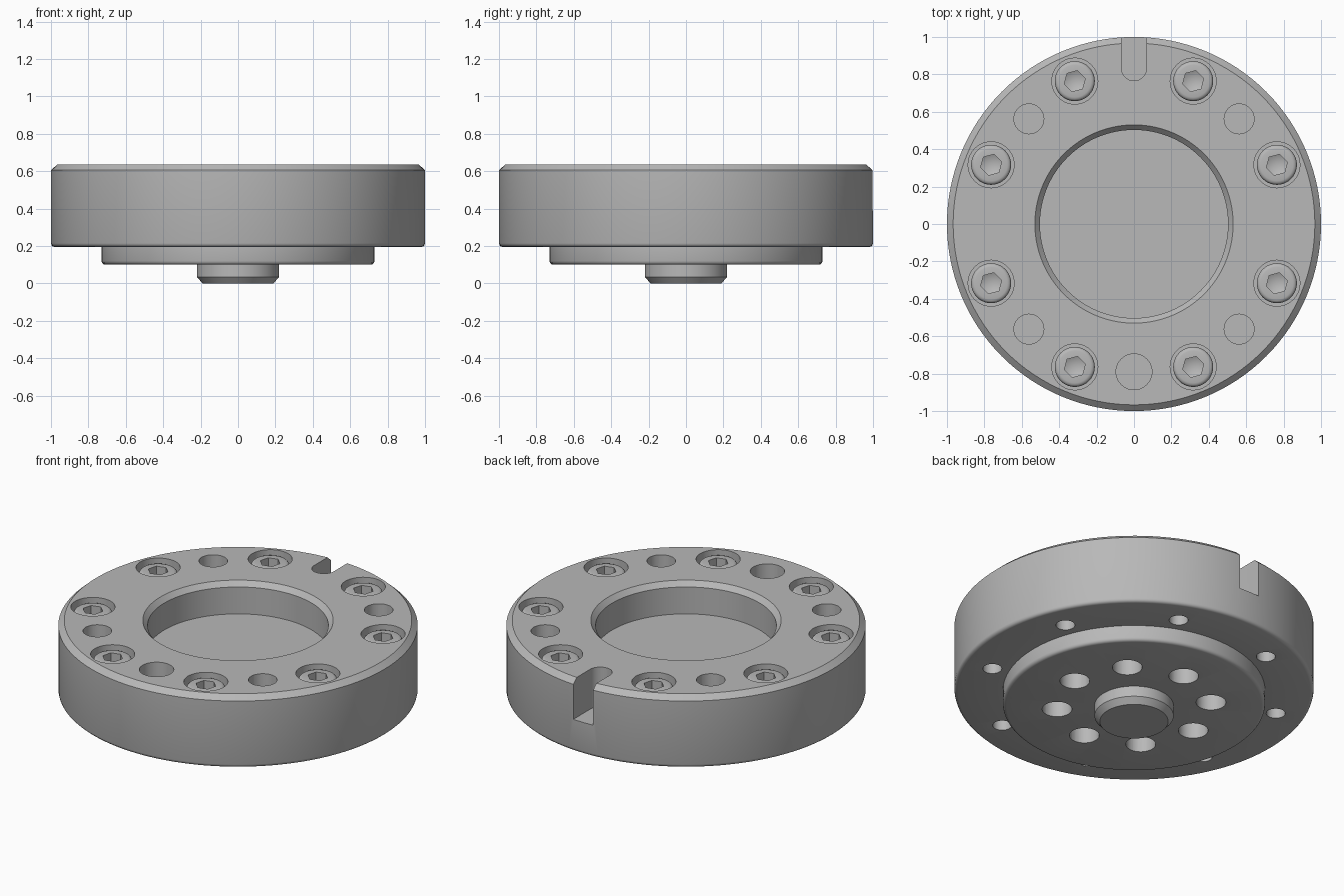
import bpy, bmesh, math
from math import sin, cos, pi, radians

if "Cube" in bpy.data.objects:
    bpy.data.objects.remove(bpy.data.objects["Cube"], do_unlink=True)

GREY = (0.48, 0.48, 0.48, 1.0)
steel = bpy.data.materials.new("grey_steel")
steel.use_nodes = True
steel.diffuse_color = GREY
steel.node_tree.nodes["Principled BSDF"].inputs["Base Color"].default_value = GREY


def add_object(name, bm):
    bmesh.ops.recalc_face_normals(bm, faces=bm.faces)
    mesh = bpy.data.meshes.new(name)
    bm.to_mesh(mesh)
    bm.free()
    mesh.materials.append(steel)
    obj = bpy.data.objects.new(name, mesh)
    bpy.context.collection.objects.link(obj)
    return obj


def revolve(name, profile, steps, x=0.0, y=0.0, turn=0.0):
    """Spin an (r, z) profile that starts and ends on the z axis."""
    bm = bmesh.new()
    verts = [bm.verts.new((r * cos(turn), r * sin(turn), z)) for r, z in profile]
    edges = [bm.edges.new(pair) for pair in zip(verts, verts[1:])]
    bmesh.ops.spin(bm, geom=verts + edges, cent=(0, 0, 0), axis=(0, 0, 1),
                   angle=2 * pi, steps=steps, use_duplicate=False)
    bmesh.ops.remove_doubles(bm, verts=bm.verts, dist=1e-5)
    bmesh.ops.translate(bm, verts=bm.verts, vec=(x, y, 0))
    return add_object(name, bm)


def hole(radius, z0, z1, x, y):
    return revolve("cutter", [(0, z0), (radius, z0), (radius, z1), (0, z1)], 40, x, y)


def cut(obj, cutters):
    """Subtract every cutter, then remove it."""
    for cutter in cutters:
        cutter.hide_render = True
        mod = obj.modifiers.new("cut", 'BOOLEAN')
        mod.operation, mod.solver, mod.object = 'DIFFERENCE', 'EXACT', cutter
    graph = bpy.context.evaluated_depsgraph_get()
    mesh = bpy.data.meshes.new_from_object(obj.evaluated_get(graph))
    obj.modifiers.clear()
    obj.data = mesh
    mesh.materials.clear()
    mesh.materials.append(steel)
    for cutter in cutters:
        bpy.data.objects.remove(cutter, do_unlink=True)


def smooth(obj):
    bpy.ops.object.select_all(action='DESELECT')
    obj.select_set(True)
    bpy.context.view_layer.objects.active = obj
    bpy.ops.object.shade_smooth_by_angle(angle=radians(35))


def ring(radius, count, start):
    for i in range(count):
        a = radians(start) + 2 * pi * i / count
        yield radius * cos(a), radius * sin(a)


def rounded(r, z, size):
    """Quarter round at an outer bottom corner."""
    return [(r - size + size * sin(a), z + size - size * cos(a))
            for a in (0, pi / 6, pi / 3, pi / 2)]


TOP, BASE, PLATE, FLOOR = 0.635, 0.195, 0.1, 0.44

# Flange body with centring plate, pilot boss and top recess
body = revolve("flange_body",
               [(0, 0), (0.19, 0), (0.22, 0.035), (0.22, PLATE)]
               + rounded(0.73, PLATE, 0.02) + [(0.73, BASE)]
               + rounded(1.0, BASE, 0.02)
               + [(1.0, 0.605), (0.967, TOP), (0.53, TOP), (0.503, 0.605),
                  (0.503, FLOOR), (0, FLOOR)], 128)

# Counterbored screw holes
screw_spots = list(ring(0.827, 8, 22.5))
cutters = [revolve("cutter", [(0, 0.1), (0.053, 0.1), (0.053, FLOOR), (0.123, FLOOR),
                              (0.123, 0.7), (0, 0.7)], 40, x, y)
           for x, y in screw_spots]

# Blind dowel holes above, blind threaded holes below
cutters += [hole(0.08, 0.4, 0.7, x, y) for x, y in ring(0.795, 4, 45)]
cutters.append(hole(0.096, 0.4, 0.7, 0, -0.79))
cutters += [hole(0.083, 0.05, 0.32, x, y) for x, y in ring(0.43, 8, 0)]

# Round-ended key slot at the back rim
bm = bmesh.new()
w = 0.067
outline = [(w * cos(a), 0.833 + w * sin(a)) for a in (pi + pi * i / 16 for i in range(17))]
outline += [(w, 1.1), (-w, 1.1)]
face = bm.faces.new([bm.verts.new((x, y, 0.39)) for x, y in outline])
sweep = bmesh.ops.extrude_face_region(bm, geom=[face])
bmesh.ops.translate(bm, vec=(0, 0, 0.4),
                    verts=[v for v in sweep["geom"] if isinstance(v, bmesh.types.BMVert)])
cutters.append(add_object("cutter", bm))
cut(body, cutters)
smooth(body)

# Socket-head screws
screw = revolve("socket_screw_1",
                [(0, 0.27), (0.05, 0.27), (0.05, FLOOR), (0.107, FLOOR), (0.107, 0.595),
                 (0.104, 0.606), (0.097, 0.613), (0.086, 0.616), (0, 0.616)], 40)
socket = revolve("cutter", [(0, 0.51), (0.058, 0.54), (0.058, 0.7), (0, 0.7)], 6,
                 turn=radians(15))
cut(screw, [socket])
smooth(screw)
for i, (x, y) in enumerate(screw_spots):
    obj = screw
    if i:
        obj = screw.copy()
        obj.name = f"socket_screw_{i + 1}"
        bpy.context.collection.objects.link(obj)
    obj.location = (x, y, 0)
